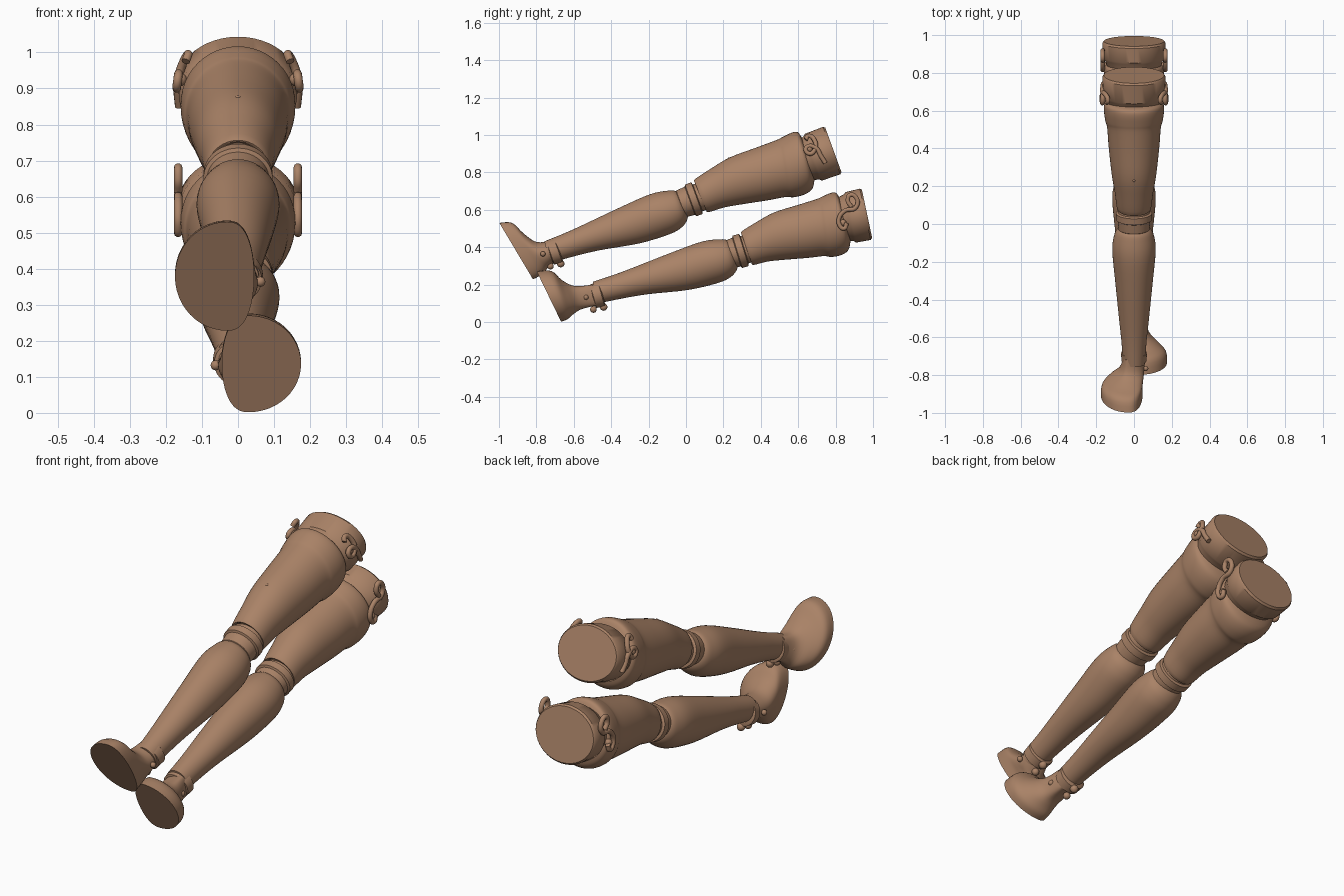
import bpy, bmesh, math
from mathutils import Vector

if "Cube" in bpy.data.objects:
    bpy.data.objects.remove(bpy.data.objects["Cube"])

brown = bpy.data.materials.new("tan_brown")
brown.diffuse_color = (0.40, 0.225, 0.135, 1)
brown.use_nodes = True
brown.node_tree.nodes["Principled BSDF"].inputs["Base Color"].default_value = brown.diffuse_color
N = 48


def finish(ob, angle=38):
    ob.data.materials.append(brown)
    bpy.ops.object.select_all(action='DESELECT')
    ob.select_set(True)
    bpy.context.view_layer.objects.active = ob
    bpy.ops.object.shade_smooth_by_angle(angle=math.radians(angle))


def smooth_rows(rows, n=4):
    """Catmull-Rom interpolation between section rows."""
    out = []
    for i in range(len(rows) - 1):
        a, b = rows[max(i - 1, 0)], rows[i]
        c, d = rows[i + 1], rows[min(i + 2, len(rows) - 1)]
        for k in range(n):
            t = k / n
            out.append([0.5 * (2 * q + (r - p) * t + (2 * p - 5 * q + 4 * r - s) * t * t
                               + (3 * q - p - 3 * r + s) * t ** 3)
                        for p, q, r, s in zip(a, b, c, d)])
    return out + [rows[-1]]


def loft(name, rows, x0=0.0, flat=False):
    """Skin rows of (top y, top z, bottom y, bottom z, left width, right width)."""
    bm = bmesh.new()
    rings = []
    for y1, z1, y2, z2, left, right in rows:
        ring = []
        for i in range(N):
            a = 2 * math.pi * i / N
            c, s = math.cos(a), math.sin(a)
            wide, thin = max(left, right), min(left, right)
            e = 1.0
            if flat and (right if c > 0 else left) == thin and wide > thin:
                e = 1 - 0.45 * (1 - thin / wide)      # squarer inner edge
            x = math.copysign(abs(c) ** e, c) * (right if c > 0 else left)
            ring.append(bm.verts.new((x0 + x, (y1 + y2) / 2 + s * (y1 - y2) / 2,
                                      (z1 + z2) / 2 + s * (z1 - z2) / 2)))
        rings.append(ring)
    for a, b in zip(rings, rings[1:]):
        for i in range(N):
            j = (i + 1) % N
            bm.faces.new((a[i], a[j], b[j], b[i]))
    bm.faces.new(rings[0])
    bm.faces.new(rings[-1])
    bmesh.ops.recalc_face_normals(bm, faces=bm.faces)
    me = bpy.data.meshes.new(name)
    bm.to_mesh(me)
    bm.free()
    ob = bpy.data.objects.new(name, me)
    bpy.context.collection.objects.link(ob)
    finish(ob)


def place(rows, origin, angle, stretch=1.0):
    """Local rows (s top, t top, s bottom, t bottom, half width) to world rows."""
    c, s = math.cos(math.radians(angle)), math.sin(math.radians(angle))

    def pt(u, v):
        u *= stretch
        return [origin[0] + u * c - v * s, origin[1] + u * s + v * c]
    return [pt(r[0], r[1]) + pt(r[2], r[3]) + [r[4], r[4]] for r in rows]


def straight(pairs):
    return [(s, t, s, -t, w) for s, t, w in pairs]


def tube(name, pts, radius):
    cu = bpy.data.curves.new(name, 'CURVE')
    cu.dimensions = '3D'
    cu.bevel_depth = radius
    cu.bevel_resolution = 3
    cu.use_fill_caps = True
    sp = cu.splines.new('BEZIER')
    sp.bezier_points.add(len(pts) - 1)
    for b, p in zip(sp.bezier_points, pts):
        b.co = p
        b.handle_left_type = b.handle_right_type = 'AUTO'
    ob = bpy.data.objects.new(name, cu)
    cu.materials.append(brown)
    bpy.context.collection.objects.link(ob)


def ball(name, loc, r):
    bpy.ops.mesh.primitive_uv_sphere_add(segments=16, ring_count=10, radius=r, location=loc)
    bpy.context.object.name = name
    finish(bpy.context.object)


# Shared sections along the limb axis
THIGH = [(-.003, .08, .003, -.08, .075), (-.003, .095, .003, -.095, .09),
         (.10, .12, .09, -.10, .102), (.213, .141, .178, -.115, .118),
         (.36, .142, .33, -.145, .134), (.48, .143, .42, -.160, .142),
         (.515, .147, .46, -.176, .152), (.57, .152, .52, -.182, .159),
         (.60, .143, .57, -.167, .155), (.61, .11, .60, -.12, .13)]
SHANK = [(-.755, .076, -.765, -.043, .058), (-.65, .081, -.63, -.052, .066),
         (-.548, .089, -.49, -.067, .078), (-.313, .113, -.276, -.103, .10),
         (-.139, .126, -.109, -.110, .115), (-.04, .112, -.04, -.098, .105),
         (-.002, .095, -.002, -.075, .085), (.012, .06, .015, -.05, .05)]
KNEE = straight([(-.07, .06, .06), (-.055, .076, .082), (-.005, .08, .086), (.0, .09, .096),
                 (.035, .09, .096), (.04, .076, .084), (.08, .076, .08)])
CUFF = straight([(-.02, .055, .056), (-.016, .065, .066), (.028, .068, .069), (.034, .06, .06)])

# Feet: sole first, then up to the ankle (left width, right width about +-0.03)
FOOT_A = [(-.998, .53, -.818, .228, .145, .075), (-.93, .53, -.785, .245, .14, .075),
          (-.87, .475, -.757, .265, .10, .08), (-.80, .428, -.738, .29, .05, .085),
          (-.72, .435, -.695, .325, .025, .085)]
FOOT_B = [(-.798, .27, -.668, .002, .075, .145), (-.72, .273, -.635, .014, .075, .14),
          (-.663, .224, -.598, .045, .08, .10), (-.594, .192, -.555, .07, .085, .05),
          (-.50, .20, -.47, .09, .085, .025)]

# name, thigh origin/angle/stretch, shank origin/angle, knee centre, cap end/angle/size, cuff, foot, foot x
LEGS = [("upper", (.083, .675), 20, 1.0, (-.02, .61), 19.4, (.025, .65),
         (.788, .92), 20, .133, .125, (-.71, .374), FOOT_A, -.03),
        ("lower", (.329, .395), 17, .9, (.25, .345), 15.6, (.275, .375),
         (.968, .578), 12, .138, .10, (-.48, .142), FOOT_B, .03)]

for (leg, t_o, t_a, t_s, s_o, s_a, k_o, c_o, c_a, c_r, c_d, cuff, foot, fx) in LEGS:
    loft(leg + "_thigh", smooth_rows(place(THIGH, t_o, t_a, t_s)))
    loft(leg + "_shank", smooth_rows(place(SHANK, s_o, s_a)))
    loft(leg + "_knee_joint", place(KNEE, k_o, t_a))
    loft(leg + "_ankle_cuff", place(CUFF, cuff, s_a))
    # hip cap with softened rims
    cap = straight([(-c_d - .07, c_r - .03, .13), (-c_d, c_r - .01, .155), (-c_d + .012, c_r, .164),
                    (-.01, c_r + .002, .167), (0, c_r - .006, .160)])
    loft(leg + "_hip_cap", place(cap, c_o, c_a))
    loft(leg + "_foot", smooth_rows(foot), fx, True)
    # ankle pins
    for sx in (-1, 1):
        ball(leg + "_ankle_pin", (sx * .062, cuff[0] - .055, cuff[1] - .01), .014)
    ball(leg + "_heel_stud", (0, cuff[0] + .04, cuff[1] - .062), .02)
    ball(leg + "_heel_stud", (0, cuff[0] - .015, cuff[1] - .075), .018)

# Hooks joining cap and thigh on both sides
HOOK_A = [(.745, .85, .163), (.72, .89, .167), (.70, .925, .167), (.655, .94, .165),
          (.64, .92, .168), (.665, .90, .17), (.69, .925, .167), (.69, .965, .155),
          (.655, .995, .138), (.64, .975, .145)]
HOOK_B = [(.86, .53, .166), (.845, .50, .166), (.82, .52, .166), (.82, .56, .166),
          (.85, .595, .166), (.905, .61, .166), (.915, .655, .166), (.88, .68, .166),
          (.865, .65, .166), (.885, .615, .166)]
for sx in (-1, 1):
    tube("upper_hip_hook", [(sx * x, y, z) for y, z, x in HOOK_A], .012)
    tube("lower_hip_hook", [(sx * x, y, z) for y, z, x in HOOK_B], .012)
    ball("upper_hook_pin", (sx * .16, .66, .925), .018)
    ball("lower_hook_pin", (sx * .155, .84, .53), .018)

# Small stud on the front of the upper thigh
ball("thigh_stud", (0, .232, .872), .009)
